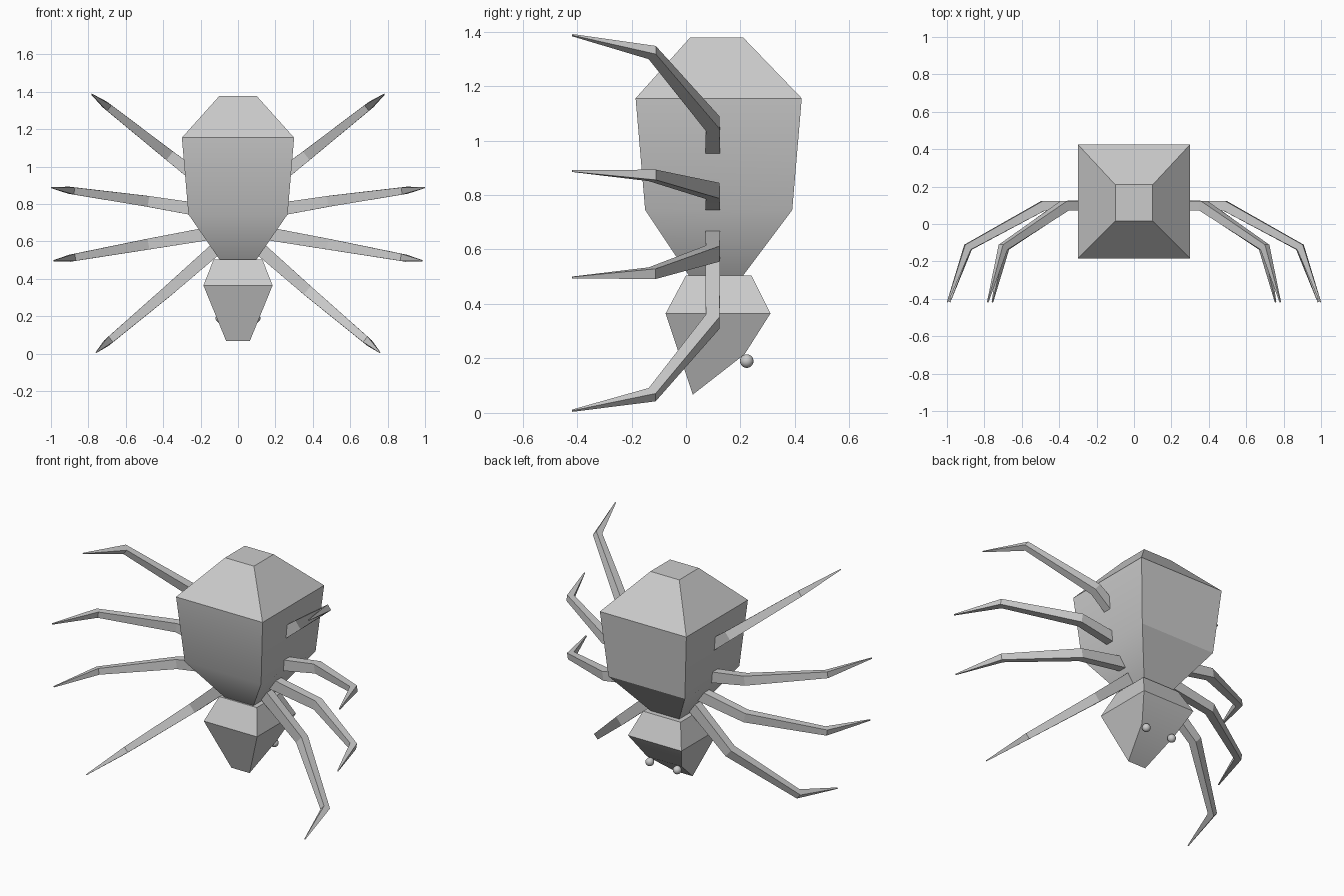
import bpy, bmesh, math
from mathutils import Vector

if "Cube" in bpy.data.objects:
    bpy.data.objects.remove(bpy.data.objects["Cube"])

grey = bpy.data.materials.new("plain_grey")
grey.diffuse_color = (0.6, 0.6, 0.6, 1)
grey.use_nodes = True
grey.node_tree.nodes["Principled BSDF"].inputs["Base Color"].default_value = grey.diffuse_color


def make_object(name, bm, angle=30):
    bmesh.ops.recalc_face_normals(bm, faces=bm.faces)
    mesh = bpy.data.meshes.new(name)
    bm.to_mesh(mesh)
    bm.free()
    obj = bpy.data.objects.new(name, mesh)
    bpy.context.collection.objects.link(obj)
    mesh.materials.append(grey)
    bpy.ops.object.select_all(action='DESELECT')
    obj.select_set(True)
    bpy.context.view_layer.objects.active = obj
    bpy.ops.object.shade_smooth_by_angle(angle=math.radians(angle))
    return obj


def loft(name, rings, angle=30):
    """Skin a stack of four-cornered rings and cap both ends."""
    bm = bmesh.new()
    loops = [[bm.verts.new(p) for p in ring] for ring in rings]
    for a, b in zip(loops, loops[1:]):
        for i in range(4):
            j = (i + 1) % 4
            bm.faces.new((a[i], a[j], b[j], b[i]))
    bm.faces.new(loops[0])
    bm.faces.new(loops[-1])
    return make_object(name, bm, angle)


def box_ring(front, back):
    """Ring from the (half width, y, z) of its front and back edges."""
    (w0, y0, z0), (w1, y1, z1) = front, back
    return [(-w0, y0, z0), (w0, y0, z0), (w1, y1, z1), (-w1, y1, z1)]


# Abdomen: half width, front y, back y, height
loft("abdomen", [box_ring((w, y0, z), (w, y1, z)) for w, y0, y1, z in (
    (0.10, 0.01, 0.21, 0.505), (0.265, -0.15, 0.39, 0.745),
    (0.30, -0.185, 0.425, 1.155), (0.10, 0.015, 0.21, 1.378))])

# Head with a slanted face at the lower back
loft("head", [
    box_ring((0.13, 0.0, 0.505), (0.13, 0.24, 0.505)),
    box_ring((0.185, -0.075, 0.365), (0.185, 0.31, 0.365)),
    box_ring((0.063, 0.025, 0.067), (0.12, 0.215, 0.215))])

# Eyes
for side, label in ((1, "right"), (-1, "left")):
    bm = bmesh.new()
    bmesh.ops.create_uvsphere(bm, u_segments=16, v_segments=10, radius=0.025)
    bmesh.ops.translate(bm, verts=bm.verts, vec=(side * 0.095, 0.223, 0.19))
    make_object(label + "_eye", bm)

# Legs: (x, z) of root, hip bend, knee and tip
LEGS = {
    "top_leg": ((0.20, 0.93), (0.37, 1.062), (0.70, 1.323), (0.782, 1.387)),
    "upper_leg": ((0.20, 0.768), (0.485, 0.815), (0.89, 0.872), (0.997, 0.888)),
    "lower_leg": ((0.14, 0.645), (0.485, 0.585), (0.885, 0.513), (0.985, 0.497)),
    "bottom_leg": ((0.09, 0.585), (0.375, 0.335), (0.692, 0.067), (0.757, 0.008)),
}
LEG_Y = (0.098, 0.098, -0.124, -0.418)
HEIGHT = (0.070, 0.058, 0.038, 0.006)
DEPTH = (0.055, 0.052, 0.040, 0.006)

for name, path in LEGS.items():
    pts = [Vector((x, y, z)) for (x, z), y in zip(path, LEG_Y)]
    run = pts[-1] - pts[0]
    up = Vector((-run.z, 0, run.x)).normalized()
    rings = []
    for i, p in enumerate(pts):
        before = (p - pts[max(i - 1, 0)]).normalized()
        after = (pts[min(i + 1, 3)] - p).normalized()
        out = up.cross((before + after).normalized()).normalized()
        u, v = up * HEIGHT[i] / 2, out * DEPTH[i] / 2
        rings.append([p + u + v, p + u - v, p - u - v, p - u + v])
    for side, label in ((1, "right_"), (-1, "left_")):
        loft(label + name, [[(side * q.x, q.y, q.z) for q in r] for r in rings], 20)
